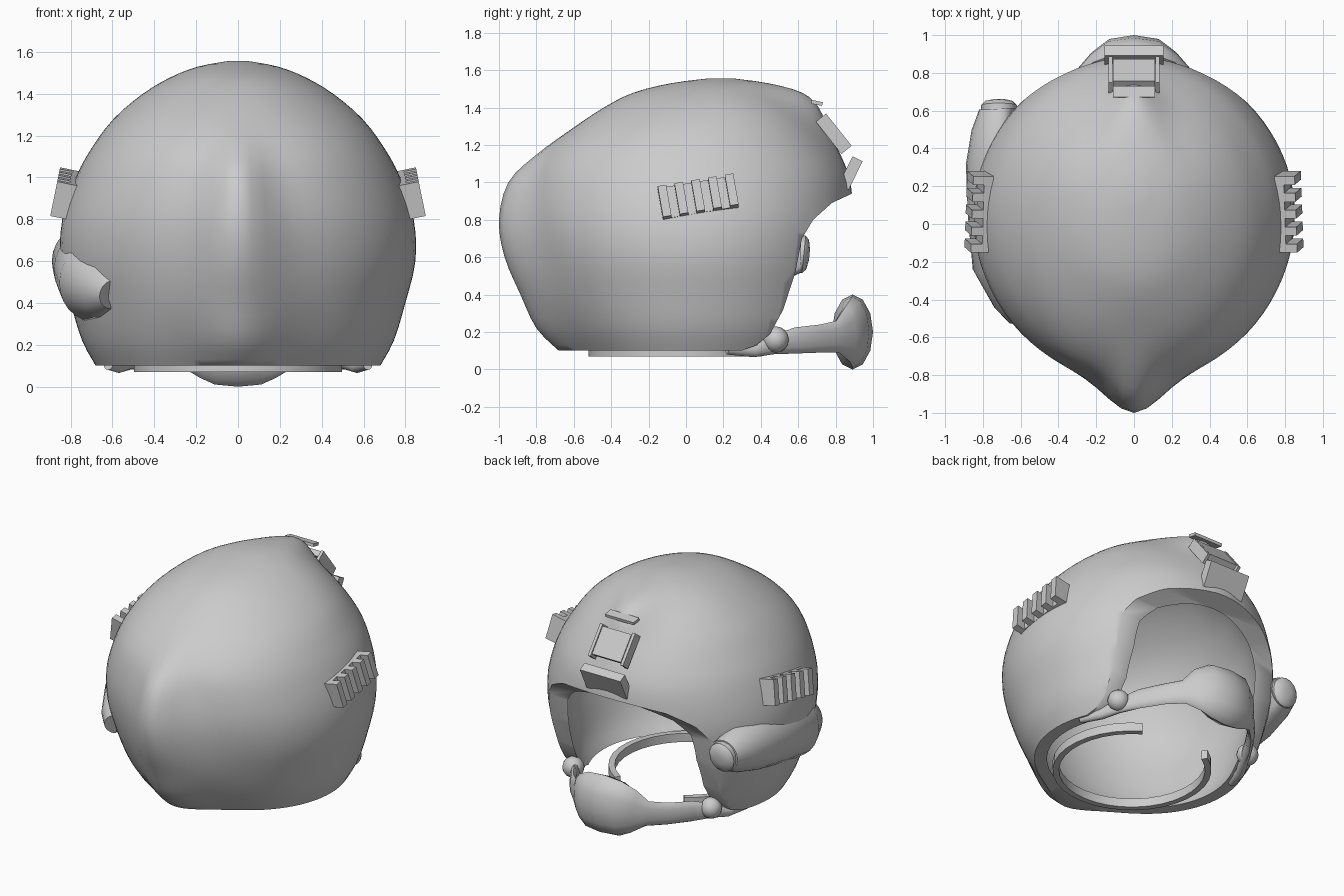
import bpy, bmesh, math
from mathutils import Vector, Matrix

if "Cube" in bpy.data.objects:
    bpy.data.objects.remove(bpy.data.objects["Cube"])


def make(name, bm, angle=None):
    bmesh.ops.recalc_face_normals(bm, faces=bm.faces[:])
    me = bpy.data.meshes.new(name)
    bm.to_mesh(me)
    bm.free()
    ob = bpy.data.objects.new(name, me)
    bpy.context.collection.objects.link(ob)
    if angle:
        smooth(ob, angle)
    return ob


def activate(ob):
    bpy.ops.object.select_all(action='DESELECT')
    ob.select_set(True)
    bpy.context.view_layer.objects.active = ob


def smooth(ob, angle):
    activate(ob)
    bpy.ops.object.shade_smooth_by_angle(angle=math.radians(angle))


def skin(bm, rings):
    """Bridge equal rings of points with quads and cap both ends."""
    vs = [[bm.verts.new(p) for p in r] for r in rings]
    n = len(vs[0])
    for a, b in zip(vs, vs[1:]):
        for i in range(n):
            bm.faces.new((a[i], a[(i + 1) % n], b[(i + 1) % n], b[i]))
    bm.faces.new(vs[-1])
    bm.faces.new(vs[0])


def tube(name, path, n=12, angle=40):
    """Sweep: path entries are (centre, half thickness, half height)."""
    pts = [Vector(p[0]) for p in path]
    rings = []
    for k, (c, (_, rx, rz)) in enumerate(zip(pts, path)):
        t = (pts[min(k + 1, len(pts) - 1)] - pts[max(k - 1, 0)]).normalized()
        side = t.cross(Vector((0, 0, 1))).normalized()
        up = side.cross(t)
        off, s = (math.pi / 4, math.sqrt(2)) if n == 4 else (0, 1)
        rings.append([c + side * rx * s * math.cos(off + math.tau * i / n)
                      + up * rz * s * math.sin(off + math.tau * i / n) for i in range(n)])
    bm = bmesh.new()
    skin(bm, rings)
    return make(name, bm, angle)


def box(bm, c, size, tilt=0):
    m = Matrix.Translation(c) @ Matrix.Rotation(tilt, 4, 'X') @ Matrix.Diagonal((*size, 1))
    bmesh.ops.create_cube(bm, size=1, matrix=m)


def catmull(p0, p1, p2, p3, t):
    return [b + .5 * t * (c - a + t * (2*a - 5*b + 4*c - d + t * (3*(b - c) + d - a)))
            for a, b, c, d in zip(p0, p1, p2, p3)]


# Helmet shell: z, half width, front y, back y, rear ridge height, ridge width, brow ridge height
keys = [
    (.10, .68, .72, -.58, .10, .20, 0),
    (.22, .745, .79, -.66, .14, .22, 0),
    (.40, .80, .84, -.745, .14, .25, 0),
    (.60, .848, .87, -.81, .16, .22, 0),
    (.80, .84, .89, -.84, .16, .18, 0),
    (1.0, .775, .87, -.82, .13, .13, .01),
    (1.14, .70, .81, -.76, .05, .11, .02),
    (1.28, .595, .71, -.62, 0, .11, .05),
    (1.40, .455, .59, -.44, 0, .11, .12),
    (1.48, .32, .46, -.28, 0, .11, .16),
    (1.53, .19, .36, -.08, 0, .11, .08),
    (1.556, .05, .25, .12, 0, .11, 0)]
N = 80
padded = [keys[0]] + keys + [keys[-1]]
samples = [catmull(*padded[k:k + 4], j / 3) for k in range(len(keys) - 1) for j in range(3)]
samples.append(keys[-1])


def shell_ring(row, inner):
    z, a, f, b, ridge, w, brow = row
    c = .05 + max(0, z - 1.2) * .35
    ring = []
    for i in range(N):
        th = math.tau * i / N
        x, co = a * math.sin(th), math.cos(th)
        y = c + co * ((f - c) if co > 0 else (c - b))
        if inner:    # plain lining, offset inward from the outer surface
            s = .88
            ring.append((x * s, .05 + (y - .05) * s, .10 + (z - .10) * .935))
            continue
        if co > 0:
            y += brow * math.exp(-(x / .16) ** 2) * min(1, co * 1.5)
        else:
            y -= ridge * math.exp(-(x / w) ** 2)
        ring.append((x, y, z))
    return ring


bm = bmesh.new()
skin(bm, [shell_ring(r, True) for r in reversed(samples)] + [shell_ring(r, False) for r in samples])
shell = make("helmet_shell", bm)

# Face opening, cut with a side profile
profile = [(1.3, .98), (.92, .955), (.78, .89), (.68, .80), (.62, .70), (.585, .52), (.52, .32),
           (.45, .19), (.38, .13), (.28, .095), (.2, 0), (1.3, -.2)]
bm = bmesh.new()
skin(bm, [[(x, y, z) for y, z in profile] for x in (-1.3, 1.3)])
cutter = make("opening_cutter", bm)
cutter.hide_render = True
cut = shell.modifiers.new("opening", 'BOOLEAN')
cut.operation, cut.solver, cut.object = 'DIFFERENCE', 'EXACT', cutter
activate(shell)
bpy.ops.object.modifier_apply(modifier="opening")
bpy.data.objects.remove(cutter)
smooth(shell, 50)

# Lamp pod on the left side, its inner side kept within the shell wall
pod = tube("lamp_pod", [((-.60, -.49, .44), .07, .07), ((-.645, -.41, .46), .10, .13),
                        ((-.69, -.22, .50), .165, .19), ((-.70, .05, .56), .18, .20),
                        ((-.71, .32, .60), .18, .18), ((-.71, .50, .62), .15, .15),
                        ((-.715, .61, .62), .105, .105)], 24)
for v in pod.data.vertices:
    d = (v.co.y - .05) / .84
    v.co.x = min(v.co.x, -.77 * math.sqrt(max(0, 1 - d * d)))
tube("lamp_lens", [((-.715, .58, .62), .095, .10), ((-.715, .63, .615), .095, .10),
                   ((-.715, .65, .613), .075, .08), ((-.715, .66, .612), .03, .03)], 16)

# Side accessory rails
for s, label in ((1, "right"), (-1, "left")):
    bm = bmesh.new()
    box(bm, (-.025, 0, 0), (.05, .41, .17))
    for i in range(5):
        box(bm, (.03, (i - 2) * .091, 0), (.06, .046, .17))
    bm.transform(Matrix.Diagonal((s, 1, 1, 1)) @ Matrix.Translation((.815, .065, .92))
                 @ Matrix.Rotation(-.2, 4, 'Y') @ Matrix.Rotation(.17, 4, 'X'))
    make(label + "_rail", bm)

# Front mount: brow plate, sloped plate, side clips and hook
bm = bmesh.new()
box(bm, (0, .88, 1.05), (.31, .06, .17), -.46)
box(bm, (0, .80, 1.27), (.22, .04, .19), .67)
box(bm, (0, .70, 1.425), (.22, .06, .02), -.2)
for s in (-1, 1):
    box(bm, (s * .125, .79, 1.26), (.02, .07, .22), .67)
make("front_mount", bm)

# Chin strap with its wide cup, mirrored about the centre
half = [((.62, .22, .11), .025, .03), ((.57, .36, .10), .03, .035), ((.52, .46, .13), .03, .05),
        ((.45, .59, .155), .025, .07), ((.36, .72, .165), .025, .075), ((.27, .81, .175), .03, .085),
        ((.20, .865, .19), .05, .15), ((.12, .89, .20), .09, .19)]
other = [((-c[0], c[1], c[2]), a, b) for c, a, b in reversed(half)]
tube("chin_strap", half + [((0, .89, .20), .11, .20)] + other, 12, 50)
for s, label in ((1, "right"), (-1, "left")):
    bm = bmesh.new()
    bmesh.ops.create_uvsphere(bm, u_segments=14, v_segments=8, radius=.07,
                              matrix=Matrix.Translation((s * .53, .48, .16)))
    make(label + "_strap_knob", bm, 50)

# Open band around the neck
band = []
for i in range(29):
    t = math.radians(32 + (360 - 64) * i / 28)
    band.append(((.48 * math.sin(t), -.02 + .48 * math.cos(t), .10), .02, .03))
tube("neck_band", band, 4, 30)
